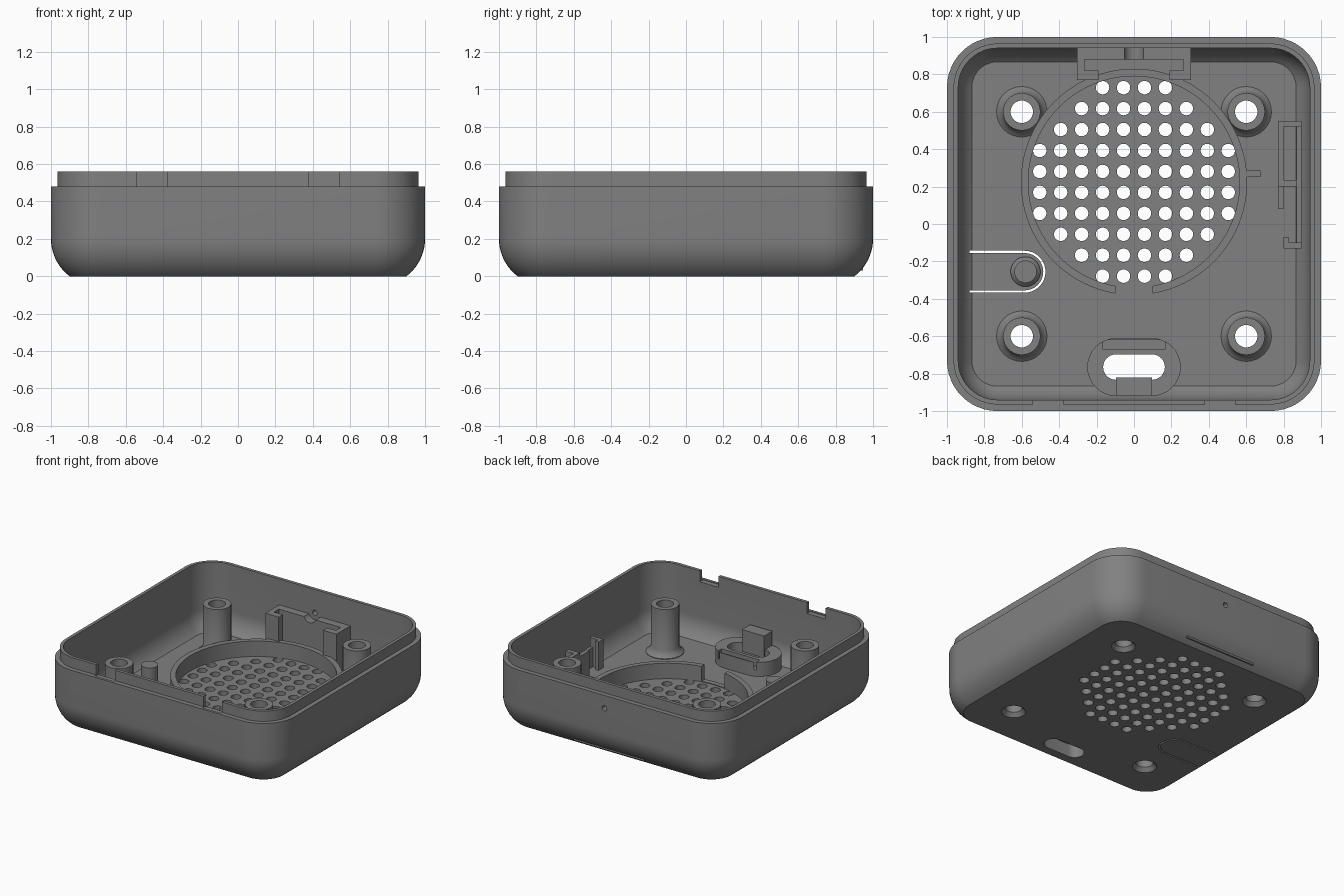
import bpy, bmesh, math

if "Cube" in bpy.data.objects:
    bpy.data.objects.remove(bpy.data.objects["Cube"])

grey = bpy.data.materials.new("mid_grey")
grey.diffuse_color = (0.22, 0.22, 0.22, 1)
grey.use_nodes = True
grey.node_tree.nodes["Principled BSDF"].inputs["Base Color"].default_value = grey.diffuse_color
FLOOR, BASE = 0.05, 0.03      # inner floor height, hidden start of standing parts


def finish(name, bm):
    bmesh.ops.recalc_face_normals(bm, faces=bm.faces)
    me = bpy.data.meshes.new(name)
    bm.to_mesh(me)
    bm.free()
    ob = bpy.data.objects.new(name, me)
    bpy.context.collection.objects.link(ob)
    me.materials.append(grey)
    return ob


def loft(bm, rings):
    """Skin a stack of equal-length point rings and cap both ends."""
    vs = [[bm.verts.new(p) for p in r] for r in rings]
    for a, b in zip(vs, vs[1:]):
        for i in range(len(a)):
            j = (i + 1) % len(a)
            bm.faces.new((a[i], a[j], b[j], b[i]))
    bm.faces.new(vs[0][::-1])
    bm.faces.new(vs[-1])


def prism(bm, pts, z0, z1):
    loft(bm, [[(x, y, z) for x, y in pts] for z in (z0, z1)])


def box(bm, x0, x1, y0, y1, z0, z1):
    prism(bm, [(x0, y0), (x1, y0), (x1, y1), (x0, y1)], z0, z1)


def arc(cx, cy, r, a0, a1, n):
    return [(cx + r * math.cos(math.radians(a0 + (a1 - a0) * i / n)),
             cy + r * math.sin(math.radians(a0 + (a1 - a0) * i / n))) for i in range(n + 1)]


def lathe(bm, x, y, profile, n=32):
    loft(bm, [[(px, py, z) for px, py in arc(x, y, r, 0, 360, n)[:-1]] for r, z in profile])


def stadium(cx, cy, hx, hy):
    d = hx - hy
    return arc(cx + d, cy, hy, -90, 90, 16) + arc(cx - d, cy, hy, 90, 270, 16)


def rounded(half, z, c=0.73):
    pts = []
    for k, (sx, sy) in enumerate(((1, 1), (-1, 1), (-1, -1), (1, -1))):
        pts += arc(sx * c, sy * c, half - c, 90 * k, 90 * k + 90, 12)
    return [(x, y, z) for x, y in pts]


def cut(ob, bm):
    cutter = finish("cutter", bm)
    mod = ob.modifiers.new("cut", 'BOOLEAN')
    mod.operation, mod.solver, mod.object = 'DIFFERENCE', 'EXACT', cutter
    bpy.context.view_layer.objects.active = ob
    bpy.ops.object.modifier_apply(modifier="cut")
    bpy.data.objects.remove(cutter)


def smooth(ob):
    bpy.ops.object.select_all(action='DESELECT')
    ob.select_set(True)
    bpy.context.view_layer.objects.active = ob
    bpy.ops.object.shade_smooth_by_angle(angle=math.radians(30))


CORNERS = [(x, y) for x in (-0.6, 0.6) for y in (-0.6, 0.6)]
SPK = 0.225                    # y centre of the speaker

# Tray: curved outside, stepped lip, curved inside
outer = [(x, z) for x, z in arc(0.75, 0.2, 0.25, -53.13, 0, 10)]
inner = [(x, z) for x, z in arc(0.75, 0.2, 0.19, 0, -52, 8)]
profile = outer + [(1, 0.48), (0.965, 0.48), (0.965, 0.56), (0.94, 0.56)] + inner
bm = bmesh.new()
loft(bm, [rounded(h, z) for h, z in profile])
tray = finish("tray_shell", bm)

# Through holes in the floor
bm = bmesh.new()
for row, n in enumerate((4, 6, 8, 10, 10, 10, 10, 8, 6, 4)):
    for k in range(n):
        lathe(bm, (k - (n - 1) / 2) * 0.112, SPK + (4.5 - row) * 0.112,
              [(0.036, -0.1), (0.036, 0.15)], 20)
for x, y in CORNERS:
    lathe(bm, x, y, [(0.085, -0.1), (0.085, 0), (0.06, 0.03), (0.06, 0.15)])
prism(bm, stadium(0, -0.765, 0.165, 0.068), -0.1, 0.15)
# U-shaped slit that frees the button tongue
path = lambda r: [(-0.88, -0.255 - r)] + arc(-0.585, -0.255, r, -90, 90, 16) + [(-0.88, -0.255 + r)]
prism(bm, path(0.112) + path(0.1)[::-1], -0.1, 0.3)
cut(tray, bm)

# Two latch notches in the front lip, pinhole in the back wall
bm = bmesh.new()
for s in (-1, 1):
    box(bm, s * 0.46 - 0.08, s * 0.46 + 0.08, -0.98, -0.9, 0.475, 0.7)
loft(bm, [[(x, y, 0.38 + z) for x, z in arc(0, 0, 0.02, 0, 360, 16)[:-1]] for y in (0.9, 1.1)])
cut(tray, bm)
smooth(tray)

# Screw posts with flared feet
for x, y in CORNERS:
    bm = bmesh.new()
    lathe(bm, x, y, [(0.135, BASE), (0.135, FLOOR + 0.005), (0.115, 0.07), (0.1, 0.1), (0.1, 0.42)])
    post = finish("screw_post", bm)
    bm = bmesh.new()
    lathe(bm, x, y, [(0.06, -0.1), (0.06, 0.6)])
    cut(post, bm)
    smooth(post)

# Speaker ring with a front gap and a side rib
bm = bmesh.new()
lathe(bm, 0, SPK, [(0.605, BASE), (0.605, 0.17)], 96)
ring = finish("speaker_ring", bm)
bm = bmesh.new()
lathe(bm, 0, SPK, [(0.565, -0.1), (0.565, 0.4)], 96)
cut(ring, bm)
bm = bmesh.new()
box(bm, -0.1, 0.1, -0.5, -0.2, FLOOR + 0.005, 0.4)
cut(ring, bm)
smooth(ring)
bm = bmesh.new()
box(bm, 0.57, 0.675, 0.25, 0.285, BASE, 0.17)
finish("ring_rib", bm)

# Button pin on the tongue
bm = bmesh.new()
lathe(bm, -0.58, -0.255, [(0.08, BASE), (0.08, 0.07), (0.06, 0.09), (0.06, 0.28)])
smooth(finish("button_pin", bm))

# Cable collar around the front opening, with its hook
bm = bmesh.new()
prism(bm, stadium(0, -0.765, 0.25, 0.155), BASE, 0.16)
collar = finish("cable_collar", bm)
bm = bmesh.new()
prism(bm, stadium(0, -0.765, 0.165, 0.068), -0.1, 0.4)
cut(collar, bm)
bm = bmesh.new()
box(bm, -0.165, 0.165, -0.67, -0.62, 0.1, 0.4)
cut(collar, bm)
smooth(collar)
bm = bmesh.new()
box(bm, -0.095, 0.095, -0.92, -0.82, 0.1, 0.27)
finish("cable_hook", bm)

# Back board holder: block with a slot, front window and half-round channel
bm = bmesh.new()
box(bm, -0.305, 0.305, 0.77, 0.945, BASE, 0.36)
holder = finish("board_holder", bm)
cuts = [(-0.265, 0.265, 0.82, 0.88, 0.1, 0.6), (-0.19, 0.19, 0.7, 0.85, 0.1, 0.6)]
for c in cuts:
    bm = bmesh.new()
    box(bm, *c)
    cut(holder, bm)
bm = bmesh.new()
loft(bm, [[(x, y, 0.38 + z) for x, z in arc(0, 0, 0.055, 0, 360, 24)[:-1]] for y in (0.8, 0.942)])
cut(holder, bm)
bm = bmesh.new()              # keep the bore clear of the speaker holes
lathe(bm, 0, SPK, [(0.565, -0.1), (0.565, 0.6)], 96)
cut(holder, bm)
smooth(holder)

# Side clips along the right wall
for name, dims in (("side_rail", (0.868, 0.895, -0.13, 0.55, BASE, 0.2)),
                   ("side_clip_end", (0.77, 0.895, 0.52, 0.55, BASE, 0.3)),
                   ("side_clip_lip", (0.77, 0.8, 0.22, 0.52, BASE, 0.3)),
                   ("side_clip_middle", (0.77, 0.868, 0.2, 0.235, BASE, 0.3)),
                   ("side_clip_lower", (0.77, 0.8, 0.08, 0.2, BASE, 0.27)),
                   ("side_hook", (0.8, 0.895, -0.13, -0.1, BASE, 0.27)),
                   ("side_hook_lip", (0.8, 0.825, -0.1, -0.07, BASE, 0.27))):
    bm = bmesh.new()
    box(bm, *dims)
    finish(name, bm)
